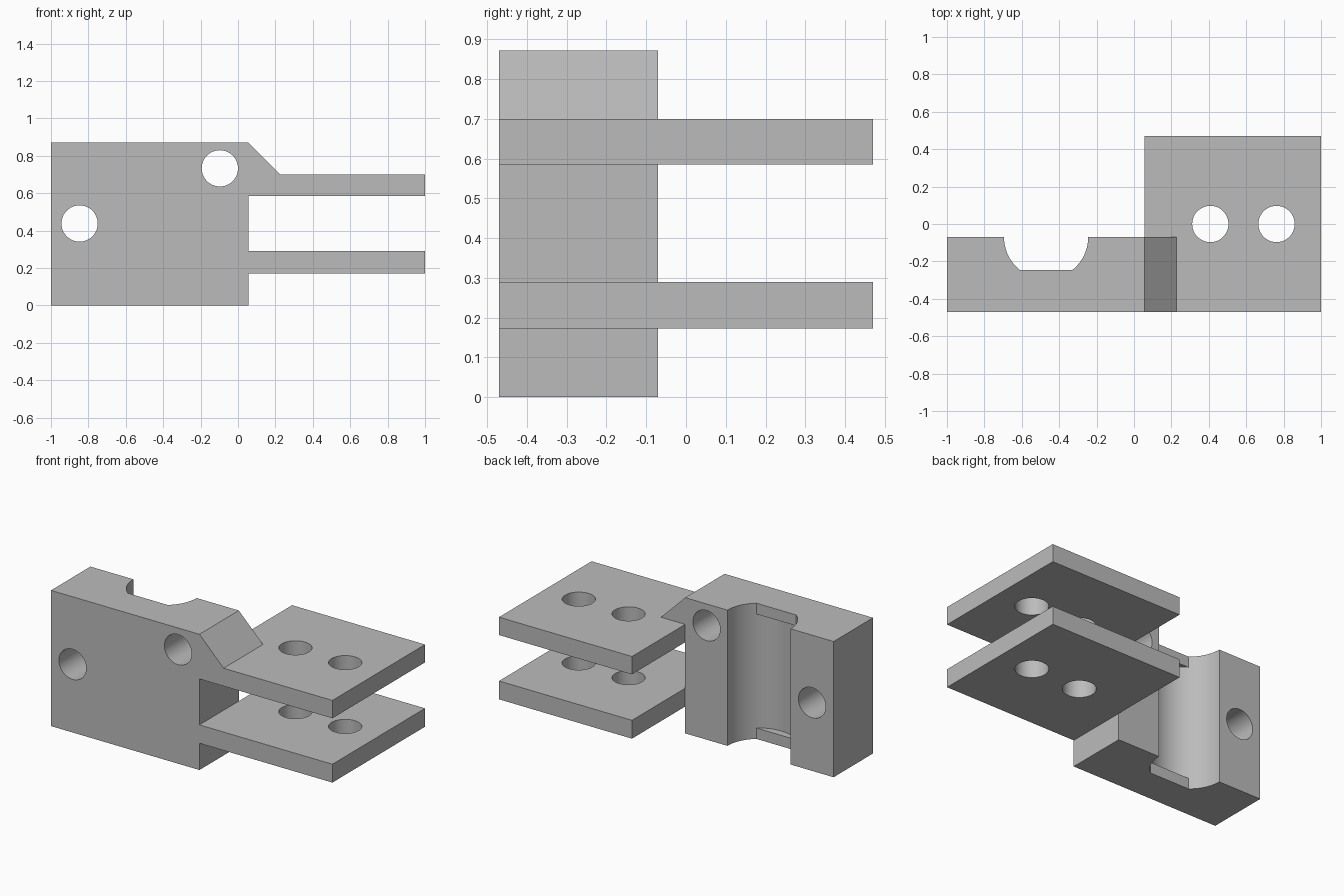
import bpy
import bmesh
from math import asin, cos, sin, pi
from mathutils import Vector

if "Cube" in bpy.data.objects:
    bpy.data.objects.remove(bpy.data.objects["Cube"])

grey = bpy.data.materials.new("plain grey")
grey.use_nodes = True
grey.diffuse_color = (0.5, 0.5, 0.5, 1)
grey.node_tree.nodes["Principled BSDF"].inputs["Base Color"].default_value = (0.5, 0.5, 0.5, 1)

FRONT, BLOCK_BACK, PLATE_BACK = -0.47, -0.07, 0.47
LEFT, SHOULDER, RIGHT, TOP = -1.0, 0.055, 1.0, 0.872
HOLE_R = 0.097


def prism(name, points, axis, low, high):
    """Extrude a 2D outline along y (points are x, z) or z (points are x, y)."""
    def place(p, d):
        return Vector((p[0], d, p[1])) if axis == "y" else Vector((p[0], p[1], d))
    bm = bmesh.new()
    face = bm.faces.new([bm.verts.new(place(p, low)) for p in points])
    grown = bmesh.ops.extrude_face_region(bm, geom=[face])["geom"]
    verts = [v for v in grown if isinstance(v, bmesh.types.BMVert)]
    bmesh.ops.translate(bm, verts=verts, vec=place((0, 0), high - low))
    bmesh.ops.recalc_face_normals(bm, faces=bm.faces)
    mesh = bpy.data.meshes.new(name)
    bm.to_mesh(mesh)
    bm.free()
    obj = bpy.data.objects.new(name, mesh)
    bpy.context.collection.objects.link(obj)
    mesh.materials.append(grey)
    return obj


def arc(cx, cy, r, start, end, steps):
    return [(cx + r * cos(start + (end - start) * i / steps),
             cy + r * sin(start + (end - start) * i / steps)) for i in range(steps + 1)]


def cut(target, cutter):
    cutter.hide_render = True
    bpy.context.view_layer.objects.active = target
    mod = target.modifiers.new("cut", "BOOLEAN")
    mod.operation = "DIFFERENCE"
    mod.solver = "EXACT"
    mod.object = cutter
    bpy.ops.object.modifier_apply(modifier=mod.name)
    bpy.data.objects.remove(cutter)


# Body: front outline with chamfered shoulder and two plates
bracket = prism("clamp_bracket", [
    (LEFT, 0), (SHOULDER, 0), (SHOULDER, 0.172), (RIGHT, 0.172),
    (RIGHT, 0.29), (SHOULDER, 0.29), (SHOULDER, 0.585), (RIGHT, 0.585),
    (RIGHT, 0.70), (0.227, 0.70), (SHOULDER, TOP), (LEFT, TOP)],
    "y", FRONT, PLATE_BACK)

# Trim block and chamfer back so only the plates reach full depth
cut(bracket, prism("back_trim", [
    (-1.2, -0.2), (SHOULDER, -0.2), (SHOULDER, 0.70), (0.4, 0.70),
    (0.4, 1.1), (-1.2, 1.1)], "y", BLOCK_BACK, 0.7))

# Vertical groove: flat-bottomed at the ends, fully round between the lips
gx, gr, lip = -0.47, 0.225, 0.07
a = asin(0.175 / gr)
groove = arc(gx, BLOCK_BACK, gr, pi, pi + a, 14)
groove += arc(gx, BLOCK_BACK, gr, 2 * pi - a, 2 * pi, 14)
groove += [(gx + gr, 0.1), (gx - gr, 0.1)]
cut(bracket, prism("groove_cutter", groove, "z", -0.2, 1.1))
recess = arc(gx, BLOCK_BACK, gr, pi + a, 2 * pi - a, 24) + [(gx, BLOCK_BACK)]
cut(bracket, prism("recess_cutter", recess, "z", lip, TOP - lip))

# Bolt holes through the block, then through both plates
for x, z in ((-0.847, 0.438), (-0.097, 0.733)):
    cut(bracket, prism("bolt_cutter", arc(x, z, HOLE_R, 0, 2 * pi, 48)[:-1], "y", -0.7, 0.2))
for x in (0.408, 0.762):
    cut(bracket, prism("pin_cutter", arc(x, 0, HOLE_R, 0, 2 * pi, 48)[:-1], "z", -0.2, 1.1))

# Smooth the round walls, keep the machined edges sharp
bpy.ops.object.select_all(action="DESELECT")
bracket.select_set(True)
bpy.context.view_layer.objects.active = bracket
bpy.ops.object.shade_smooth_by_angle(angle=pi / 6)
